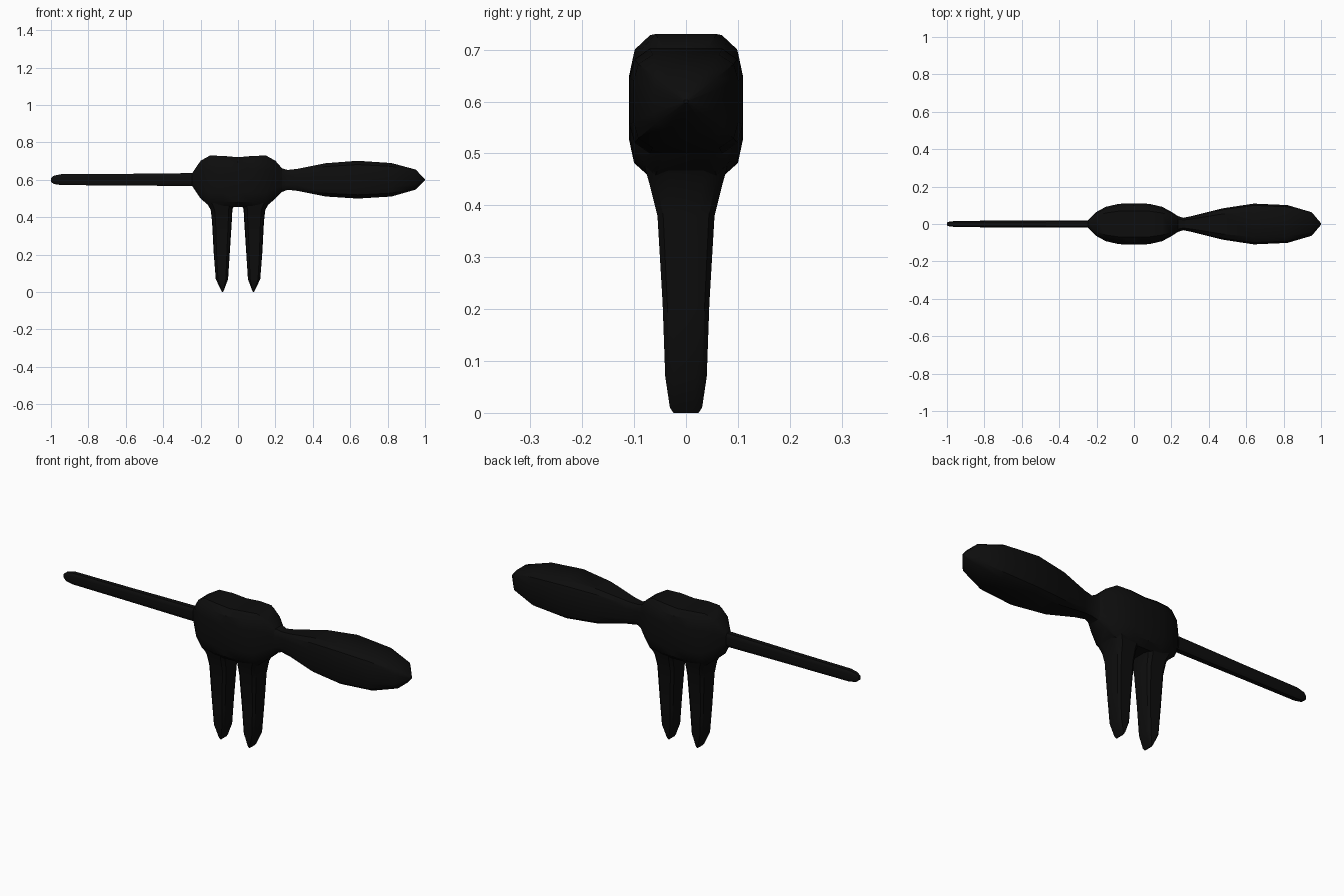
import bpy
from mathutils import Vector

if "Cube" in bpy.data.objects:
    bpy.data.objects.remove(bpy.data.objects["Cube"])

black = bpy.data.materials.new("soft_black")
black.diffuse_color = (0.004, 0.004, 0.004, 1)
black.use_nodes = True
black.node_tree.nodes["Principled BSDF"].inputs["Base Color"].default_value = black.diffuse_color

# Rounded-square cross-section shared by every part
QUARTER = [(1.0, 0.45), (0.91, 0.8), (0.64, 1.0)]
SECTION = (QUARTER + [(-u, v) for u, v in reversed(QUARTER)]
           + [(-u, -v) for u, v in QUARTER] + [(u, -v) for u, v in reversed(QUARTER)])
N = len(SECTION)


def loft(name, rings, cap_start=False, cap_end=False):
    """Skin rings given as (centre, half-width vector, half-height vector)."""
    verts, faces = [], []
    for c, u, v in rings:
        verts += [Vector(c) + Vector(u) * a + Vector(v) * b for a, b in SECTION]
    for r in range(len(rings) - 1):
        for i in range(N):
            j = (i + 1) % N
            faces.append((r * N + i, r * N + j, (r + 1) * N + j, (r + 1) * N + i))
    if cap_start:
        faces.append(tuple(reversed(range(N))))
    if cap_end:
        last = (len(rings) - 1) * N
        faces.append(tuple(range(last, last + N)))
    mesh = bpy.data.meshes.new(name)
    mesh.from_pydata(verts, [], faces)
    mesh.materials.append(black)
    obj = bpy.data.objects.new(name, mesh)
    bpy.context.collection.objects.link(obj)
    bpy.ops.object.select_all(action='DESELECT')
    obj.select_set(True)
    bpy.context.view_layer.objects.active = obj
    bpy.ops.object.shade_smooth_by_angle(angle=0.6)
    return obj


def along_x(name, table, **caps):
    """Table rows: x, y half-width, bottom z, top z."""
    return loft(name, [((x, 0, (lo + hi) / 2), (0, w, 0), (0, 0, (hi - lo) / 2))
                       for x, w, lo, hi in table], **caps)


# Torso: symmetric block with a slight dip on top
half = [(0.08, 0.108, 0.455, 0.728), (0.15, 0.092, 0.457, 0.73),
        (0.2, 0.065, 0.50, 0.702)]
along_x("torso", [(-0.245, 0.02, 0.567, 0.636)]
        + [(-x, w, lo, hi) for x, w, lo, hi in reversed(half)]
        + [(0, 0.11, 0.455, 0.721)] + half + [(0.235, 0.042, 0.535, 0.662)])

# Thin straight arm on the left
along_x("thin_arm", [(-1.0, 0.008, 0.59, 0.61), (-0.985, 0.013, 0.578, 0.622),
                     (-0.945, 0.017, 0.572, 0.63), (-0.62, 0.018, 0.57, 0.632),
                     (-0.245, 0.02, 0.567, 0.636)], cap_start=True)

# Swollen club-shaped arm on the right
along_x("club_arm", [(0.235, 0.042, 0.535, 0.662), (0.265, 0.033, 0.547, 0.653),
                     (0.32, 0.045, 0.541, 0.659), (0.47, 0.083, 0.511, 0.689),
                     (0.64, 0.109, 0.5, 0.702), (0.82, 0.101, 0.511, 0.69),
                     (0.95, 0.063, 0.548, 0.655), (1.0, 0.004, 0.597, 0.603)],
        cap_end=True)

# Tapering legs ending in wedge tips: z, x centre, x half-width, y half-width
LEG = [(0.0, 0.083, 0.002, 0.024), (0.01, 0.083, 0.008, 0.031),
       (0.07, 0.086, 0.033, 0.04), (0.21, 0.087, 0.043, 0.045),
       (0.38, 0.086, 0.053, 0.055), (0.44, 0.088, 0.058, 0.07),
       (0.475, 0.092, 0.074, 0.08)]
for side, label in ((-1, "left_leg"), (1, "right_leg")):
    loft(label, [((side * x, 0, z), (w, 0, 0), (0, d, 0)) for z, x, w, d in LEG],
         cap_start=True)
